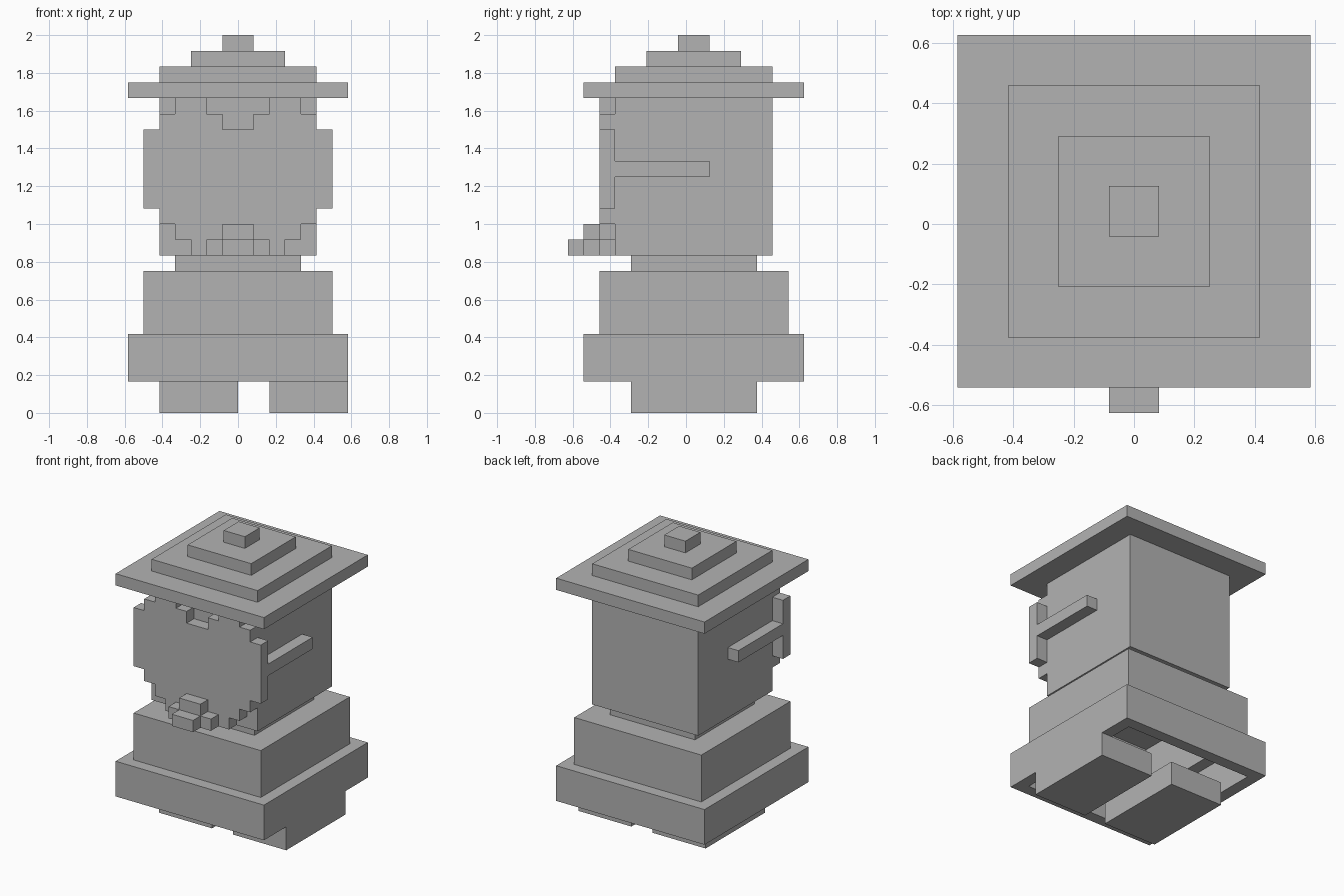
import bpy
import bmesh

U = 1 / 12      # block size
SHIFT = 0.5     # the body sits half a block behind the centre

cube = bpy.data.objects.get("Cube")
if cube:
    bpy.data.objects.remove(cube)

stone = bpy.data.materials.new("stone_grey")
stone.use_nodes = True
GREY = (0.45, 0.45, 0.45, 1)
stone.diffuse_color = GREY
stone.node_tree.nodes["Principled BSDF"].inputs["Base Color"].default_value = GREY


def finish(name, bm):
    """Turn a bmesh in block units into a named object."""
    bmesh.ops.recalc_face_normals(bm, faces=bm.faces)
    for v in bm.verts:
        v.co *= U
    mesh = bpy.data.meshes.new(name)
    bm.to_mesh(mesh)
    bm.free()
    mesh.materials.append(stone)
    obj = bpy.data.objects.new(name, mesh)
    bpy.context.collection.objects.link(obj)
    return obj


def box(name, x, y, z):
    bm = bmesh.new()
    bmesh.ops.create_cube(bm, size=1)
    for v in bm.verts:
        for i, (lo, hi) in enumerate((x, y, z)):
            v.co[i] = hi if v.co[i] > 0 else lo
    return finish(name, bm)


def square_lathe(name, profile, closed=False):
    """Sweep (half width, height) points round a square."""
    bm = bmesh.new()
    rings = [[bm.verts.new((sx * r, sy * r + SHIFT, z))
              for sx, sy in ((-1, -1), (1, -1), (1, 1), (-1, 1))]
             for r, z in profile]
    pairs = list(zip(rings, rings[1:]))
    if closed:
        pairs.append((rings[-1], rings[0]))
    else:
        bm.faces.new(rings[0])
        bm.faces.new(rings[-1])
    for a, b in pairs:
        for i in range(4):
            j = (i + 1) % 4
            bm.faces.new((a[i], a[j], b[j], b[i]))
    return finish(name, bm)


# Stepped roof with its finial
square_lathe("stepped_roof", [(7, 20), (7, 21), (5, 21), (5, 22),
                              (3, 22), (3, 23), (1, 23), (1, 24)])

# Head
square_lathe("head", [(5, 10), (5, 20)])

# Hollow body: skirt, torso and neck, outside then inside
square_lathe("hollow_body", [(7, 2), (7, 5), (6, 5), (6, 9), (4, 9), (4, 10),
                             (3, 10), (3, 8.9), (5, 8.9), (5, 5), (6, 5 - 0.01),
                             (6, 2)], closed=True)

# Feet, set off to one side
for name, x in (("right_foot", (-5, 0)), ("left_foot", (2, 7))):
    box(name, x, (-3.5, 4.5), (0, 2))

# Face plate with a stepped outline
half = [(1, 18), (1, 19), (2, 19), (2, 20), (4, 20), (4, 19), (5, 19), (5, 18),
        (6, 18), (6, 13), (5, 13), (5, 12), (4, 12), (4, 11), (3, 11), (3, 10)]
outline = half + [(-x, z) for x, z in reversed(half)]
bm = bmesh.new()
front = bm.faces.new([bm.verts.new((x, -5.5, z)) for x, z in outline])
new = bmesh.ops.extrude_face_region(bm, geom=[front])["geom"]
moved = [v for v in new if isinstance(v, bmesh.types.BMVert)]
bmesh.ops.translate(bm, verts=moved, vec=(0, 1, 0))
finish("face_plate", bm)

# Stepped snout at the foot of the face
box("snout_top", (-1, 1), (-6.5, -5.5), (11, 12))
box("snout_front", (-1, 1), (-7.5, -5.5), (10, 11))

# Snout sides and the straps on the head
for side, s in (("left", 1), ("right", -1)):
    box(side + "_snout_side", sorted((s, 2 * s)), (-6.5, -5.5), (10, 11))
    box(side + "_strap", sorted((5 * s, 6 * s)), (-4.5, 1.5), (15, 16))
